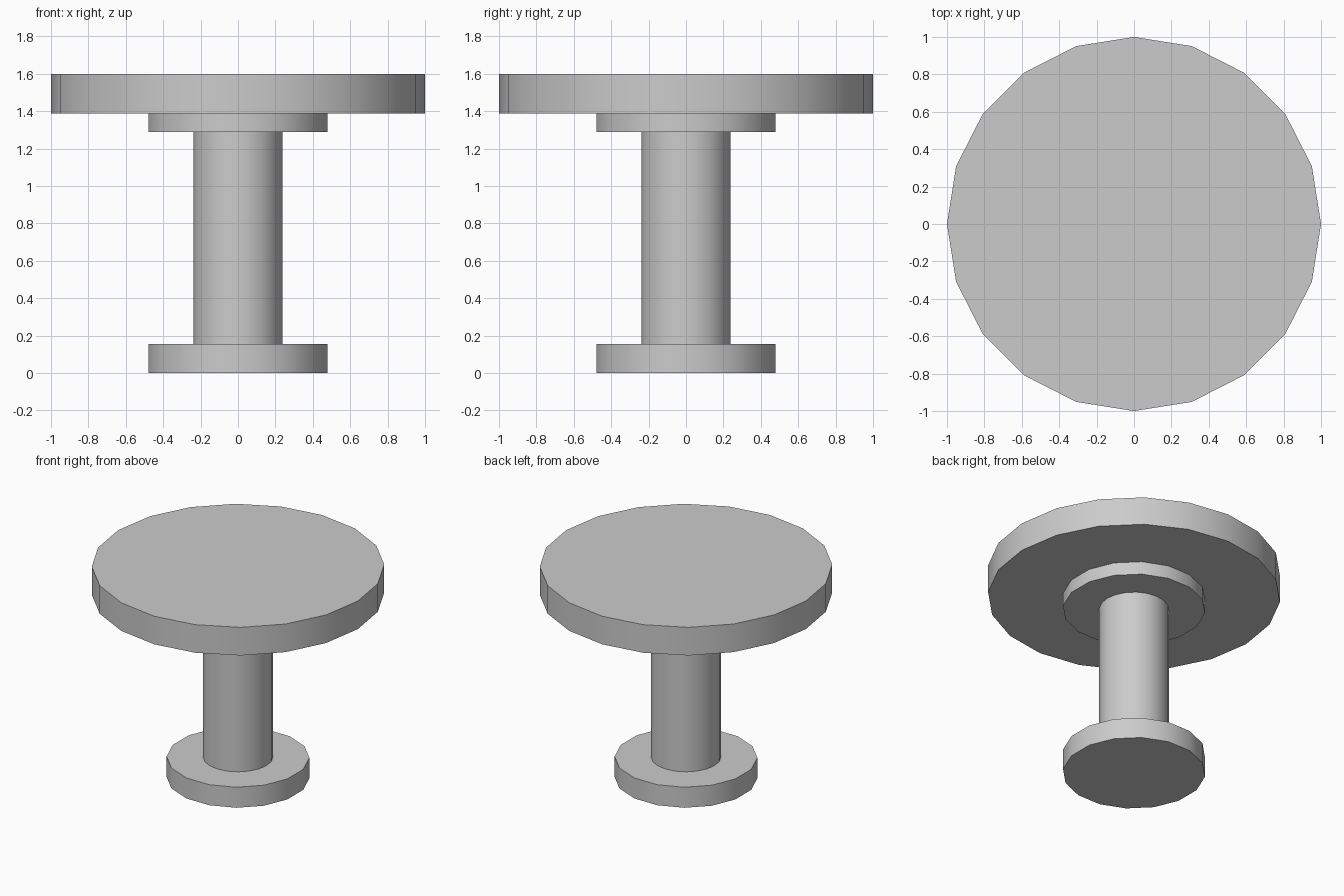
import bpy
from math import radians

if "Cube" in bpy.data.objects:
    bpy.data.objects.remove(bpy.data.objects["Cube"])


def disc(name, radius, z0, z1, sides, turn=0.0):
    """Upright capped cylinder between two heights."""
    bpy.ops.mesh.primitive_cylinder_add(
        vertices=sides, radius=radius, depth=z1 - z0,
        location=(0, 0, (z0 + z1) / 2), rotation=(0, 0, radians(turn)))
    obj = bpy.context.object
    obj.name = name
    bpy.ops.object.transform_apply(location=False, rotation=True, scale=False)
    bpy.ops.object.shade_smooth_by_angle(angle=radians(30))
    return obj


# Foot and the matching collar under the top
disc("base", 0.488, 0.0, 0.155, 16, 11.25)
disc("collar", 0.488, 1.29, 1.388, 16, 11.25)

# Central column
disc("column", 0.239, 0.155, 1.29, 20)

# Round table top
disc("table_top", 1.0, 1.388, 1.6, 20)
